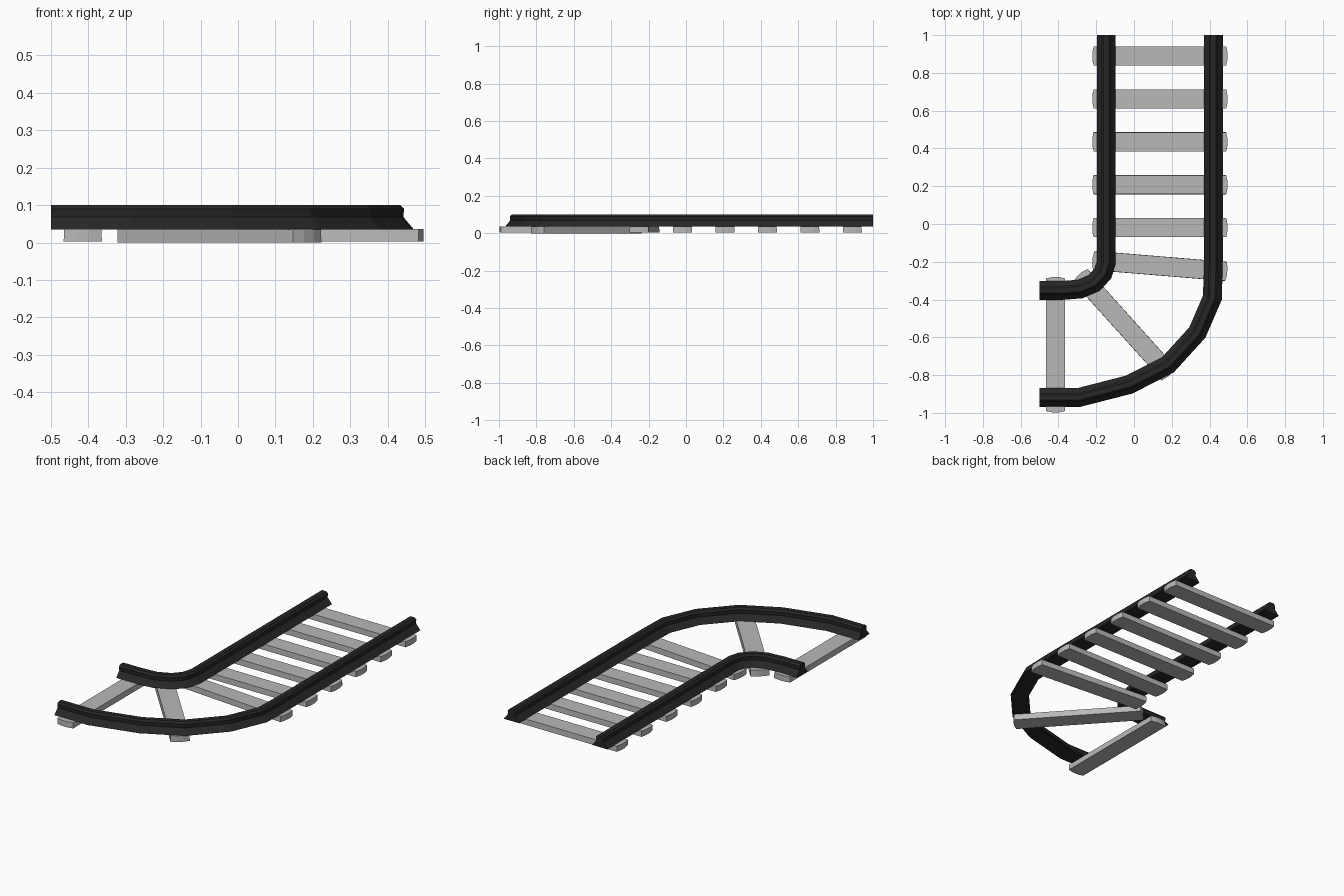
import bpy, bmesh, math
from mathutils import Vector, Matrix

if "Cube" in bpy.data.objects:
    bpy.data.objects.remove(bpy.data.objects["Cube"])


def material(name, value):
    m = bpy.data.materials.new(name)
    m.diffuse_color = (value, value, value, 1)
    m.use_nodes = True
    m.node_tree.nodes["Principled BSDF"].inputs["Base Color"].default_value = m.diffuse_color
    return m


RAIL = material("dark steel", 0.02)
TIE = material("grey sleeper", 0.48)


def finish(name, bm, mat):
    bmesh.ops.recalc_face_normals(bm, faces=bm.faces)
    me = bpy.data.meshes.new(name)
    bm.to_mesh(me)
    bm.free()
    me.materials.append(mat)
    ob = bpy.data.objects.new(name, me)
    bpy.context.collection.objects.link(ob)
    return ob


# Rail cross-section: wide foot, waisted web, chamfered head
half = [(0.050, 0.035), (0.044, 0.042), (0.022, 0.068), (0.024, 0.090), (0.014, 0.100)]
PROFILE = half + [(-x, z) for x, z in reversed(half)]


def rail(name, pts):
    pts = [Vector(p) for p in pts]
    bm = bmesh.new()
    rings = []
    for i, p in enumerate(pts):
        a = (p - pts[i - 1]).normalized() if i else (pts[1] - p).normalized()
        b = (pts[i + 1] - p).normalized() if i < len(pts) - 1 else a
        t = (a + b).normalized()
        side = Vector((-t.y, t.x)) / t.dot(a)      # mitred corner
        rings.append([bm.verts.new((p.x + side.x * u, p.y + side.y * u, z))
                      for u, z in PROFILE])
    n = len(PROFILE)
    for r, s in zip(rings, rings[1:]):
        for k in range(n):
            bm.faces.new((r[k], r[(k + 1) % n], s[(k + 1) % n], s[k]))
    bm.faces.new(rings[0])
    bm.faces.new(rings[-1])
    finish(name, bm, RAIL)


rail("outer_rail", [(0.42, 1), (0.42, -0.22), (0.415, -0.39), (0.335, -0.575),
                    (0.18, -0.745), (-0.025, -0.85), (-0.29, -0.918), (-0.5, -0.918)])
rail("inner_rail", [(-0.147, 1), (-0.147, -0.205), (-0.165, -0.262), (-0.21, -0.312),
                    (-0.285, -0.344), (-0.38, -0.352), (-0.5, -0.352)])


# Sleepers: flat bars with slightly pointed ends
def sleeper(name, x, y, angle, z0=0.003):
    bm = bmesh.new()
    plan = [(-0.351, -0.051), (0.351, -0.051), (0.358, -0.018), (0.358, 0.018),
            (0.351, 0.051), (-0.351, 0.051), (-0.358, 0.018), (-0.358, -0.018)]
    low = [bm.verts.new((u, v, z0)) for u, v in plan]
    top = [bm.verts.new((u, v * 0.98, 0.036)) for u, v in plan]
    bm.faces.new(low)
    bm.faces.new(top)
    for k in range(8):
        j = (k + 1) % 8
        bm.faces.new((low[k], low[j], top[j], top[k]))
    bm.transform(Matrix.Translation((x, y, 0)) @ Matrix.Rotation(math.radians(angle), 4, 'Z'))
    finish(name, bm, TIE)


for i in range(5):
    sleeper(f"straight_sleeper_{i + 1}", 0.137, 0.889 - 0.227 * i, 0)
sleeper("turn_sleeper_1", 0.137, -0.222, -4.7)
sleeper("turn_sleeper_2", -0.05, -0.533, -48, 0.0)
sleeper("end_sleeper", -0.415, -0.639, 90)
